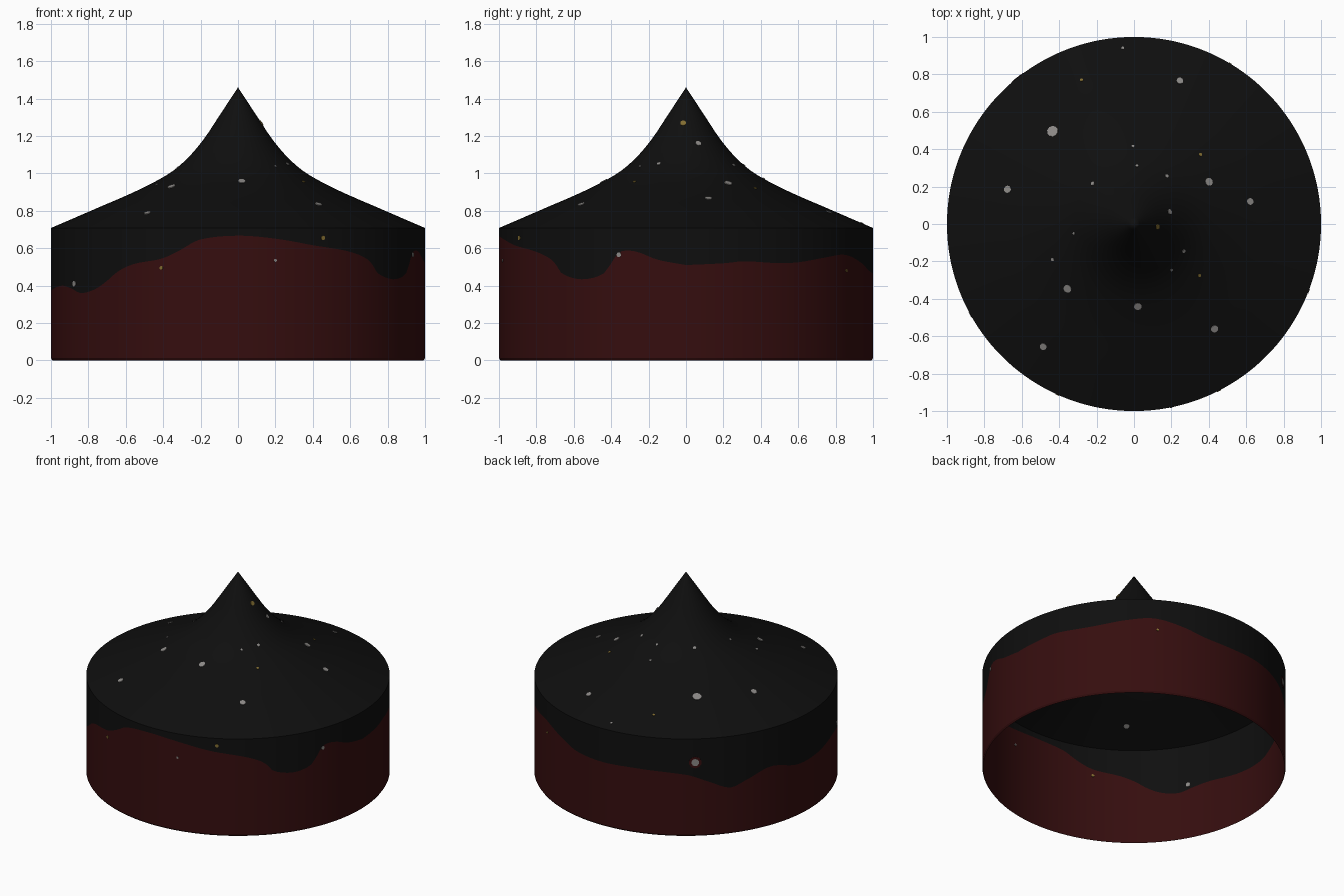
import bpy, bmesh, math
from mathutils import Vector

if "Cube" in bpy.data.objects:
    bpy.data.objects.remove(bpy.data.objects["Cube"])

SEG = 180


def material(name, rgb):
    m = bpy.data.materials.new(name)
    m.diffuse_color = (*rgb, 1)
    m.use_nodes = True
    m.node_tree.nodes["Principled BSDF"].inputs["Base Color"].default_value = m.diffuse_color
    return m


BLACK = material("black", (0.0046, 0.0046, 0.0046))
RED = material("dark red", (0.036, 0.0042, 0.0045))
GREY = material("speck grey", (0.26, 0.25, 0.24))
GOLD = material("speck gold", (0.22, 0.15, 0.03))


def curve(points, x):
    """Smooth curve through sorted (x, y) points."""
    n = len(points)
    i = max(k for k in range(n - 1) if points[k][0] <= x or k == 0)

    def slope(k):
        a, b = points[max(k - 1, 0)], points[min(k + 1, n - 1)]
        return (b[1] - a[1]) / (b[0] - a[0])
    (x0, y0), (x1, y1) = points[i], points[i + 1]
    d = x1 - x0
    t = (x - x0) / d
    return ((2*t**3 - 3*t*t + 1) * y0 + (t**3 - 2*t*t + t) * d * slope(i)
            + (3*t*t - 2*t**3) * y1 + (t**3 - t*t) * d * slope(i + 1))


# Roof profile (radius, height) and paint edge (degrees, height)
ROOF = [(0, 1.46), (.1, 1.308), (.18, 1.187), (.25, 1.102), (.32, 1.035),
        (.4, .98), (.55, .903), (.75, .816), (1, .708)]
EDGE = [(0, .51), (12, .52), (18, .53), (30, .52), (37, .525), (48, .55),
        (58, .565), (70, .52), (78, .48), (90, .465), (107, .47), (125, .448),
        (134, .39), (142, .335), (148, .37), (159, .43), (172, .375),
        (184, .375), (200, .4), (207, .385), (213, .36), (220, .38),
        (225, .42), (230, .475), (236, .515), (246, .545), (252, .59),
        (258, .645), (270, .667), (282, .65), (294, .615), (307, .58),
        (315, .53), (318, .47), (325, .435), (331, .445), (335, .48),
        (337, .54), (340, .585), (345, .58), (351, .54), (360, .51)]


def finish(bm, name, mats):
    me = bpy.data.meshes.new(name)
    bm.to_mesh(me)
    bm.free()
    for m in mats:
        me.materials.append(m)
    ob = bpy.data.objects.new(name, me)
    bpy.context.collection.objects.link(ob)
    bpy.ops.object.select_all(action='DESELECT')
    bpy.context.view_layer.objects.active = ob
    ob.select_set(True)
    bpy.ops.object.shade_smooth_by_angle(angle=math.radians(30))
    return ob


def ring(bm, r, height):
    """Ring of vertices; height is a function of degrees."""
    out = []
    for k in range(SEG):
        a = 2 * math.pi * k / SEG
        out.append(bm.verts.new((r * math.cos(a), r * math.sin(a), height(360 * k / SEG))))
    return out


def bridge(bm, low, high, index):
    for k in range(SEG):
        j = (k + 1) % SEG
        bm.faces.new((low[k], low[j], high[j], high[k])).material_index = index


# Wall: open thin drum, red below the wavy paint edge and black above
bm = bmesh.new()
rings = [ring(bm, .992, lambda d: 0), ring(bm, 1, lambda d: .012),
         ring(bm, 1, lambda d: curve(EDGE, d)), ring(bm, 1, lambda d: .708)]
for i, mat in enumerate((1, 1, 0)):
    bridge(bm, rings[i], rings[i + 1], mat)
finish(bm, "drum_wall", [BLACK, RED])

# Roof: swept concave cone with a pointed tip
bm = bmesh.new()
radii = [1 - i / 32 for i in range(32)]
rings = [ring(bm, r, lambda d, r=r: curve(ROOF, r)) for r in radii]
for a, b in zip(rings, rings[1:]):
    bridge(bm, a, b, 0)
tip = bm.verts.new((0, 0, 1.46))
for k in range(SEG):
    bm.faces.new((rings[-1][k], rings[-1][(k + 1) % SEG], tip))
finish(bm, "pointed_roof", [BLACK])


# Specks: thin discs straddling the shell, visible inside and out
def disc(bm, pos, normal, r, thick):
    mat = Vector(normal).to_track_quat('Z', 'Y').to_matrix().to_4x4()
    mat.translation = pos
    bmesh.ops.create_cone(bm, cap_ends=True, segments=10, radius1=r,
                          radius2=r, depth=thick, matrix=mat)


def roof_specks(bm, items):
    for x, y, r in items:
        d = math.hypot(x, y)
        s = (curve(ROOF, d + .01) - curve(ROOF, d - .01)) / .02
        disc(bm, (x, y, curve(ROOF, d)), (-s * x / d, -s * y / d, 1), r, .008)


def wall_specks(bm, items, thick=.008):
    for deg, z, r in items:
        a = math.radians(deg)
        n = Vector((math.cos(a), math.sin(a), 0))
        disc(bm, n * .999 + Vector((0, 0, z)), n, r, thick)


bm = bmesh.new()
roof_specks(bm, [
    (-.435, .495, .03), (-.675, .185, .02), (.4, .225, .022), (.62, .12, .019),
    (.245, .765, .018), (-.355, -.345, .022), (.02, -.44, .021),
    (.43, -.56, .02), (-.485, -.655, .019), (.19, .065, .015),
    (-.22, .215, .011), (.175, .255, .01), (.015, .31, .008),
    (-.005, .415, .008), (-.32, -.05, .007), (-.435, -.19, .009),
    (.265, -.145, .01), (.2, -.245, .007), (-.06, .94, .008)])
wall_specks(bm, [(209, .41, .016), (281.5, .535, .008), (339, .565, .013),
                 (128.5, .537, .026)])
finish(bm, "grey_specks", [GREY])

bm = bmesh.new()
roof_specks(bm, [(.125, -.015, .016), (.355, .37, .009), (.35, -.275, .009),
                 (-.28, .77, .008)])
wall_specks(bm, [(245.8, .495, .01), (297, .655, .012), (59, .48, .008)])
finish(bm, "gold_specks", [GOLD])

# Red halo around the large wall speck
bm = bmesh.new()
wall_specks(bm, [(128.5, .537, .042)], .005)
finish(bm, "red_halo", [RED])
